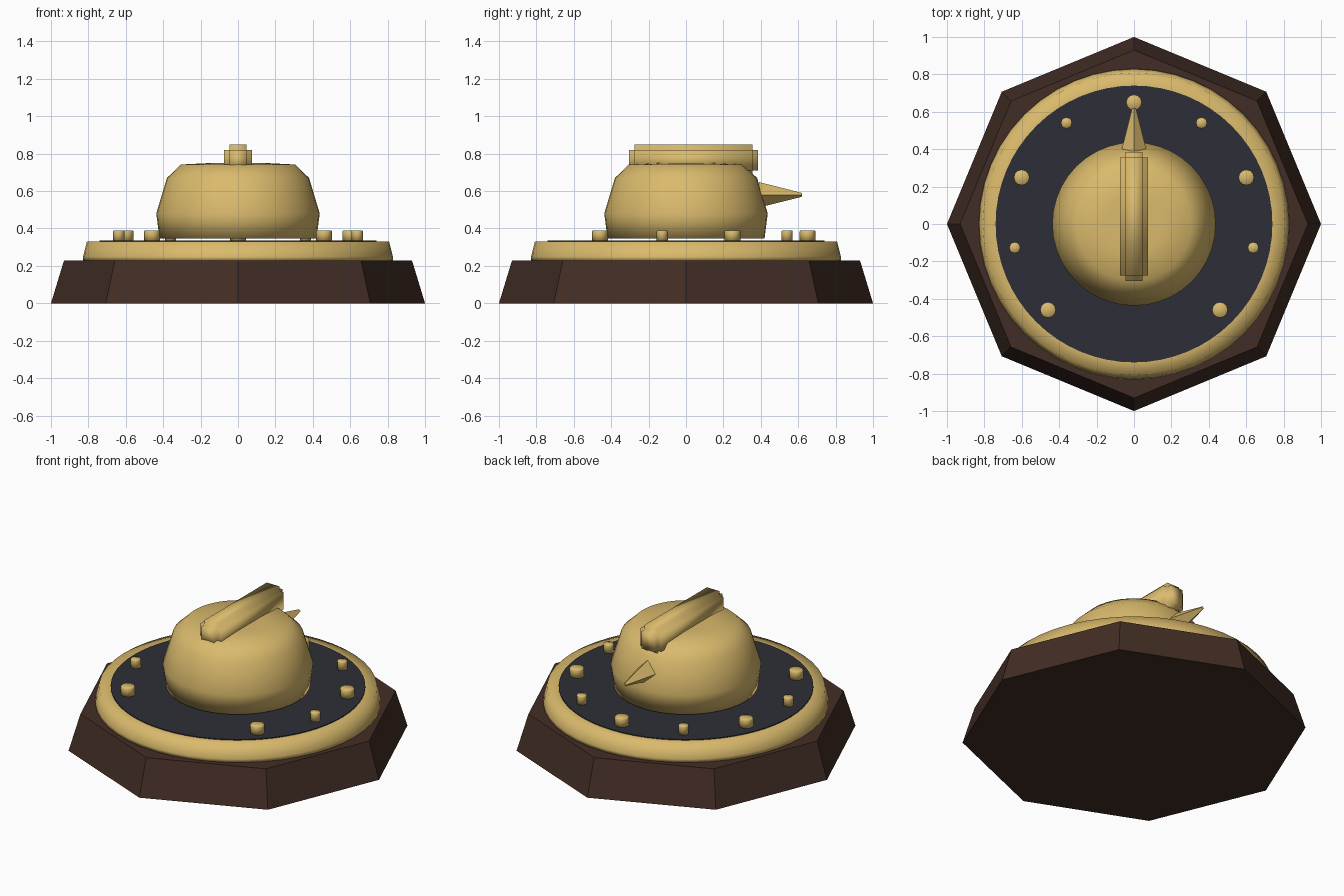
import bpy, bmesh, math
from mathutils import Matrix, Vector

cube = bpy.data.objects.get("Cube")
if cube:
    bpy.data.objects.remove(cube, do_unlink=True)


def material(name, rgb):
    m = bpy.data.materials.new(name)
    m.use_nodes = True
    m.diffuse_color = (*rgb, 1)
    m.node_tree.nodes["Principled BSDF"].inputs["Base Color"].default_value = (*rgb, 1)
    return m


gold = material("gold", (0.70, 0.49, 0.15))
slate = material("dark slate", (0.027, 0.027, 0.038))
wood = material("dark wood", (0.055, 0.027, 0.018))


def finish(name, bm, mat, smooth=False):
    bmesh.ops.recalc_face_normals(bm, faces=bm.faces)
    mesh = bpy.data.meshes.new(name)
    bm.to_mesh(mesh)
    bm.free()
    mesh.materials.append(mat)
    for p in mesh.polygons:
        p.use_smooth = smooth
    obj = bpy.data.objects.new(name, mesh)
    bpy.context.collection.objects.link(obj)
    return obj


def lathe(name, profile, sides, mat, smooth=False, at=(0, 0, 0)):
    """Turn a (radius, height) profile about z and cap both ends."""
    bm = bmesh.new()
    rings = []
    for r, z in profile:
        ring = []
        for i in range(sides):
            a = math.tau * i / sides
            ring.append(bm.verts.new((at[0] + r * math.cos(a), at[1] + r * math.sin(a), at[2] + z)))
        rings.append(ring)
    for low, high in zip(rings, rings[1:]):
        for i in range(sides):
            j = (i + 1) % sides
            bm.faces.new((low[i], low[j], high[j], high[i]))
    bm.faces.new(rings[0])
    bm.faces.new(rings[-1])
    return finish(name, bm, mat, smooth)


# Octagonal plinth, trim ring and dial plate
lathe("plinth", [(1, 0), (0.93, 0.23)], 8, wood)
lathe("trim_ring", [(0.83, 0.23), (0.828, 0.25), (0.808, 0.33), (0.73, 0.331)], 48, gold, True)
lathe("dial_plate", [(0.74, 0.325), (0.74, 0.336)], 64, slate)

# Domed knob
lathe("knob", [(0.42, 0.347), (0.437, 0.48), (0.38, 0.67), (0.305, 0.742), (0.15, 0.75)],
      40, gold, True)

# Grip bar: a core block with every side pushed out, leaving stepped edges
bm = bmesh.new()
bmesh.ops.create_cube(bm, size=1, matrix=Matrix.Translation((0, 0.04, 0.765))
                      @ Matrix.Diagonal((0.09, 0.63, 0.11, 1)))
bmesh.ops.inset_individual(bm, faces=bm.faces[:], thickness=0, depth=0.03)
finish("grip_bar", bm, gold, True)

# Four-sided pointer
bm = bmesh.new()
bmesh.ops.create_cone(bm, cap_ends=True, segments=4, radius1=0.068, radius2=0.01, depth=0.23,
                      matrix=Matrix.Translation((0, 0.505, 0.58))
                      @ Matrix.Rotation(-math.pi / 2, 4, "X"))
finish("pointer", bm, gold)

# Marker studs, alternating large and small
for i in range(9):
    a = math.radians(-45 + 270 * i / 8)
    r = 0.03 if i % 2 else 0.042
    lathe(f"marker_stud_{i + 1}", [(r, 0.33), (r, 0.385), (r * 0.9, 0.39)], 12, gold, True,
          (0.65 * math.cos(a), 0.65 * math.sin(a), 0))
